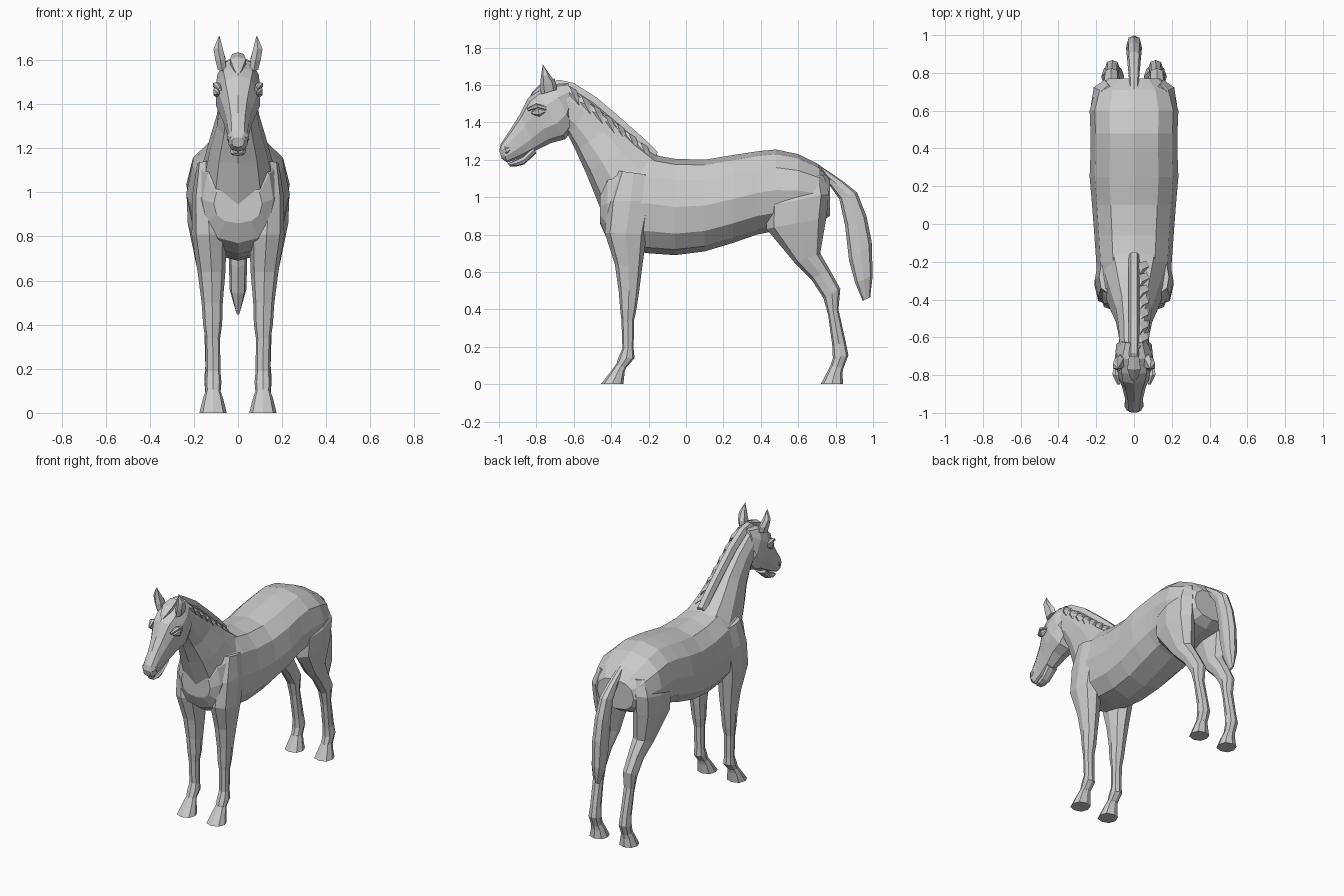
import bpy, bmesh, math

coat = bpy.data.materials.new("grey_coat")
coat.diffuse_color = (0.6, 0.6, 0.6, 1)


def loft(name, sections, n, power=0.85, turn=0.0):
    """Skin through rings; each section is (y1, z1, y2, z2, half_width, centre_x)."""
    bm = bmesh.new()
    rings = []
    for y1, z1, y2, z2, w, cx in sections:
        ring = []
        for i in range(n):
            a = 2 * math.pi * (i + turn) / n
            c, s = math.cos(a), math.sin(a)
            t = math.copysign(abs(c) ** power, c)
            x = cx + w * math.copysign(abs(s) ** power, s)
            ring.append(bm.verts.new((x, (y1 + y2) / 2 + t * (y1 - y2) / 2,
                                      (z1 + z2) / 2 + t * (z1 - z2) / 2)))
        rings.append(ring)
    for a, b in zip(rings, rings[1:]):
        for i in range(n):
            j = (i + 1) % n
            bm.faces.new((a[i], a[j], b[j], b[i]))
    bm.faces.new(rings[0])
    bm.faces.new(rings[-1])
    bmesh.ops.recalc_face_normals(bm, faces=bm.faces)
    mesh = bpy.data.meshes.new(name)
    bm.to_mesh(mesh)
    bm.free()
    mesh.materials.append(coat)
    obj = bpy.data.objects.new(name, mesh)
    bpy.context.collection.objects.link(obj)
    return obj


def pair(name, sections, n, **kw):
    """Left and right copies of a part."""
    for label, side in (("left", -1), ("right", 1)):
        loft(f"{name}_{label}", [(*s[:5], side * s[5]) for s in sections], n, **kw)


def centred(rows):
    return [(*r, 0.0) for r in rows]


# Barrel: y, belly z, back z, half width
barrel = [(-.46, .86, 1.04, .11), (-.42, .77, 1.17, .16), (-.34, .72, 1.22, .195),
          (-.20, .70, 1.23, .20), (-.06, .69, 1.205, .21), (.10, .71, 1.20, .222),
          (.25, .755, 1.225, .235), (.38, .80, 1.245, .23), (.48, .82, 1.255, .23),
          (.60, .84, 1.23, .235), (.71, .86, 1.175, .205), (.77, .90, 1.10, .14)]
loft("body", centred([(y, t, y, b, w) for y, b, t, w in barrel]), 12)

# Neck
loft("neck", centred([(-.13, 1.21, -.45, .92, .17), (-.25, 1.29, -.535, 1.13, .135),
                      (-.37, 1.40, -.59, 1.25, .10), (-.50, 1.51, -.63, 1.33, .085),
                      (-.63, 1.60, -.66, 1.37, .08)]), 10)

# Head
loft("head", centred([(-.998, 1.25, -.985, 1.205, .028), (-.99, 1.285, -.955, 1.185, .045),
                      (-.94, 1.36, -.885, 1.21, .05), (-.89, 1.44, -.80, 1.25, .066),
                      (-.845, 1.53, -.72, 1.29, .092), (-.80, 1.57, -.645, 1.31, .104),
                      (-.72, 1.61, -.60, 1.37, .098), (-.63, 1.615, -.61, 1.45, .07)]), 10)
loft("lower_jaw", centred([(-.955, 1.18, -.94, 1.165, .022), (-.92, 1.195, -.905, 1.165, .034),
                           (-.87, 1.22, -.865, 1.175, .036), (-.82, 1.27, -.80, 1.235, .042)]), 8)

# Eyes with brow ridges, nostrils and ears
pair("eye", [(-.83, 1.455, -.825, 1.445, .006, .088), (-.79, 1.48, -.785, 1.43, .016, .098),
             (-.75, 1.465, -.75, 1.455, .006, .098)], 6)
pair("brow", [(-.85, 1.475, -.845, 1.46, .008, .082), (-.80, 1.50, -.79, 1.475, .018, .098),
              (-.745, 1.485, -.745, 1.465, .008, .096)], 6)
pair("nostril", [(-.99, 1.25, -.98, 1.235, .006, .032), (-.97, 1.27, -.955, 1.23, .01, .042),
                 (-.945, 1.265, -.94, 1.25, .005, .044)], 6)
pair("ear", [(-.775, 1.55, -.69, 1.575, .022, .072), (-.78, 1.60, -.695, 1.61, .026, .08),
             (-.775, 1.65, -.725, 1.65, .024, .09), (-.766, 1.71, -.762, 1.705, .002, .085)], 6)

# Mane crest, side locks and forelock
crest = [(-.15, 1.245), (-.22, 1.315), (-.35, 1.43), (-.48, 1.54), (-.60, 1.615),
         (-.68, 1.632), (-.76, 1.60)]
loft("mane_crest", centred([(y, z, y - .03, z - .07, .03) for y, z in crest]), 6, turn=.5)
for i in range(7):
    f = i / 6
    y = -.24 - .38 * f
    z = 1.30 + .30 * f
    loft(f"mane_lock_{i + 1}", [(y - .04, z + .015, y + .035, z - .03, .018, .025),
                                (y - .015, z - .04, y + .045, z - .06, .016, .062),
                                (y + .045, z - .105, y + .05, z - .11, .003, .082)], 4)
loft("forelock", centred([(-.70, 1.635, -.70, 1.60, .03), (-.77, 1.615, -.76, 1.57, .04),
                          (-.82, 1.565, -.805, 1.55, .022), (-.835, 1.535, -.83, 1.53, .004)]), 6)

# Front legs: front y, z, back y, z, half width, centre x
pair("front_leg", [(-.36, 1.14, -.20, 1.12, .04, .145), (-.42, .98, -.17, .98, .068, .14),
                   (-.435, .81, -.21, .80, .08, .13), (-.38, .64, -.235, .62, .062, .12),
                   (-.36, .50, -.25, .50, .048, .117), (-.352, .40, -.265, .40, .043, .115),
                   (-.345, .34, -.278, .34, .034, .115), (-.34, .19, -.28, .19, .033, .113),
                   (-.362, .14, -.275, .14, .038, .113), (-.375, .10, -.318, .09, .034, .113)], 8)
pair("front_hoof", [(-.375, .105, -.318, .095, .034, .113), (-.40, .07, -.328, .065, .045, .113),
                    (-.455, 0, -.335, 0, .062, .113)], 8)

# Hind legs
pair("hind_leg", [(.50, 1.10, .735, 1.12, .05, .135), (.43, .95, .765, 1.02, .078, .155),
                  (.43, .83, .75, .89, .078, .150), (.58, .65, .718, .70, .06, .130),
                  (.67, .56, .77, .61, .046, .123), (.735, .46, .825, .51, .043, .120),
                  (.76, .37, .815, .40, .035, .118), (.783, .20, .853, .23, .033, .115),
                  (.785, .14, .868, .155, .038, .115), (.77, .09, .842, .085, .034, .114)], 8)
pair("hind_hoof", [(.77, .095, .842, .09, .034, .114), (.752, .06, .836, .055, .046, .113),
                   (.72, 0, .84, 0, .061, .113)], 8)

# Tail
loft("tail", centred([(.70, 1.18, .72, 1.12, .022), (.84, 1.085, .77, 1.06, .03),
                      (.915, 1.025, .82, .99, .036), (.965, .90, .85, .85, .04),
                      (.993, .76, .872, .66, .042), (.998, .58, .905, .54, .038),
                      (.985, .465, .945, .445, .008)]), 8)
